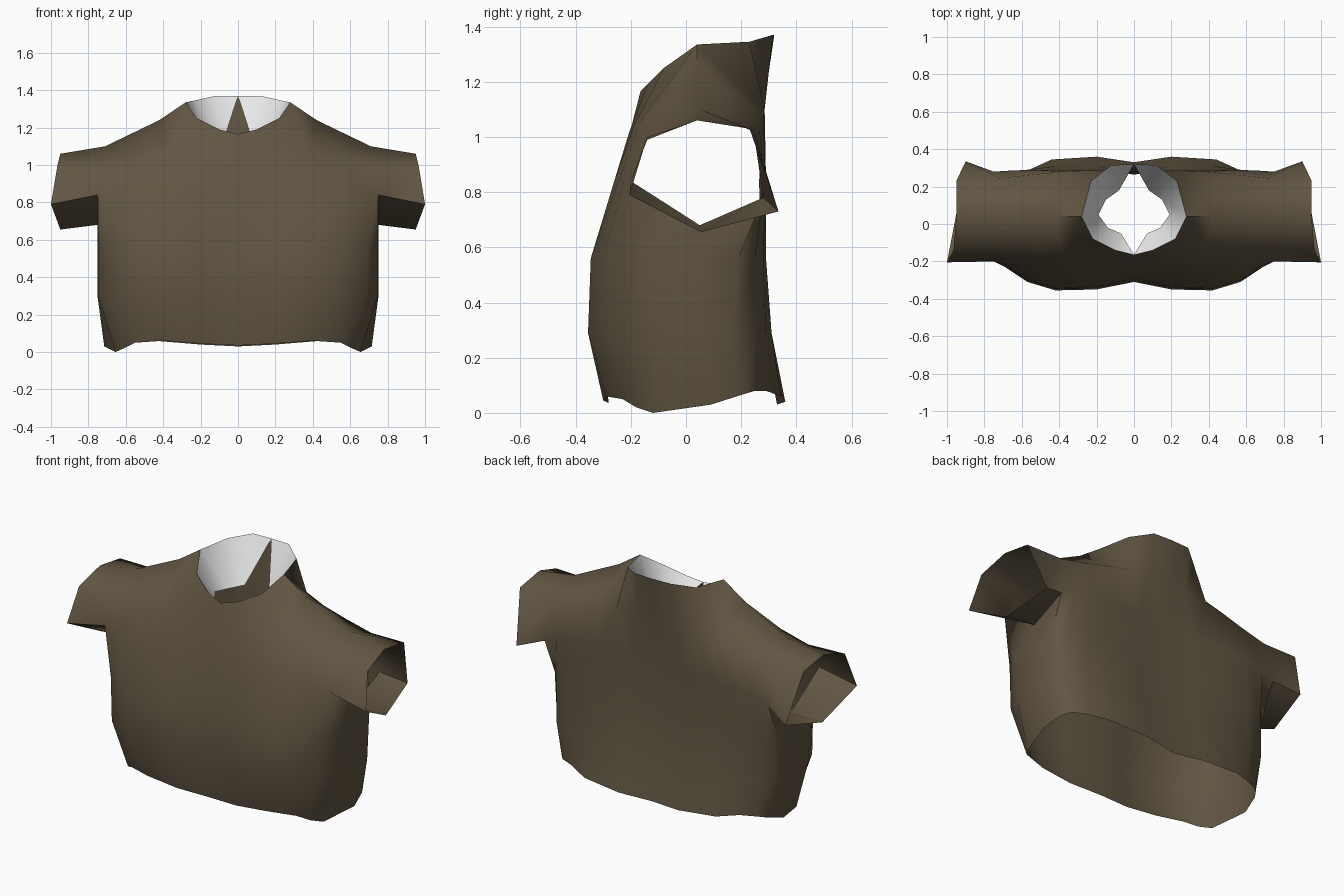
import bpy, bmesh, math

if "Cube" in bpy.data.objects:
    bpy.data.objects.remove(bpy.data.objects["Cube"])


def material(name, rgb):
    m = bpy.data.materials.new(name)
    m.diffuse_color = (*rgb, 1)
    m.use_nodes = True
    m.node_tree.nodes["Principled BSDF"].inputs["Base Color"].default_value = m.diffuse_color
    return m


def finish(bm, name, mat, flip=False):
    """Half mesh -> mirrored, smooth-shaded object."""
    bmesh.ops.recalc_face_normals(bm, faces=bm.faces)
    if flip:
        bmesh.ops.reverse_faces(bm, faces=bm.faces)
    me = bpy.data.meshes.new(name)
    bm.to_mesh(me)
    bm.free()
    ob = bpy.data.objects.new(name, me)
    bpy.context.collection.objects.link(ob)
    me.materials.append(mat)
    mod = ob.modifiers.new("mirror", 'MIRROR')
    mod.use_clip = True
    mod.merge_threshold = 0.001
    bpy.ops.object.select_all(action='DESELECT')
    ob.select_set(True)
    bpy.context.view_layer.objects.active = ob
    bpy.ops.object.shade_smooth_by_angle(angle=math.radians(65))
    return ob


def strip(bm, a, b, closed=False):
    """Bridge two rows of vertices, skipping shared corners."""
    n = len(a)
    for i in range(n if closed else n - 1):
        j = (i + 1) % n
        vs = list(dict.fromkeys([a[i], a[j], b[j], b[i]]))
        if len(vs) > 2:
            bm.faces.new(vs)


cloth = material("brown cloth", (0.12, 0.092, 0.055))
lining_mat = material("pale lining", (0.8, 0.8, 0.8))

# Shirt body: half rings running front centre -> side -> back centre
bm = bmesh.new()


def row(xs, ys, zs):
    return [bm.verts.new(p) for p in zip(xs, ys, zs)]


sym = lambda half, mid: half + [mid] + half[::-1]
wide = sym([0, .2, .42, .57, .69, .745], .75)

hem = row([0, .2, .4, .55, .61, .655, .715, .69, .65, .56, .44, .2, 0],
          [-.28, -.3, -.29, -.23, -.18, -.12, .09, .2, .25, .29, .345, .36, .33],
          [.035, .045, .06, .05, .02, 0, .03, .065, .08, .08, .06, .04, .03])
low = row(wide,
          [-.31, -.35, -.355, -.31, -.22, -.1, .05, .17, .25, .29, .31, .31, .28],
          [.29] * 13)
chest = row(wide,
            [-.29, -.335, -.345, -.3, -.23, -.13, .04, .19, .25, .28, .29, .29, .27],
            [.56] * 13)
armpit = row(sym([0, .2, .4, .55, .67, .75], .75),
             [-.25, -.26, -.26, -.245, -.225, -.2, .05, .28, .285, .29, .29, .28, .265],
             [.84] * 6 + [.68, .78, .82] + [.84] * 4)
for a, b in ((hem, low), (low, chest), (chest, armpit)):
    strip(bm, a, b)

# Yoke: front and back panels meeting on the shoulder line
xs = [0, .13, .27, .38, .53, .72]
yoke_f = row(xs, [-.21, -.205, -.19, -.17, -.15, -.14], [.99, 1.02, 1.04, 1.05, 1.03, .99])
yoke_b = row(xs, [.28, .285, .285, .28, .265, .245], [1.1, 1.1, 1.1, 1.08, 1.05, 1.02])
shoulder = row([.28, .42, .71], [.04, .04, .05], [1.335, 1.24, 1.10])
neck_f = row([0, .1, .22], [-.165, -.14, -.08], [1.165, 1.19, 1.25])
neck_b = row([0, .12, .23], [.32, .315, .23], [1.37, 1.37, 1.345])
for lower, yoke, neck in ((armpit[:6], yoke_f, neck_f), (armpit[:6:-1], yoke_b, neck_b)):
    strip(bm, lower, yoke)
    strip(bm, yoke, neck + shoulder)

# Sleeve: six-sided tube from the armhole
armhole = [armpit[5], yoke_f[5], shoulder[2], yoke_b[5], armpit[7], armpit[6]]
cuff = row([1.0, .965, .95, .95, .9, .95],
           [-.205, -.14, .04, .23, .335, .055],
           [.79, 1.0, 1.06, 1.03, .73, .655])
strip(bm, armhole, cuff, closed=True)
rim = [v.co.copy() for v in neck_f + shoulder[:1] + neck_b[::-1]]
finish(bm, "shirt_body", cloth)

# Neck lining: strip hanging inside the collar, pinched at front and back
bm = bmesh.new()
top = [bm.verts.new(p) for p in rim]
inner = [(.07, -.05, 1.08), (.14, -.02, 1.08), (.19, .05, 1.1), (.15, .13, 1.1), (.08, .18, 1.12)]
bottom = [top[0]] + [bm.verts.new(p) for p in inner] + [top[-1]]
strip(bm, top, bottom)
finish(bm, "neck_lining", lining_mat)
